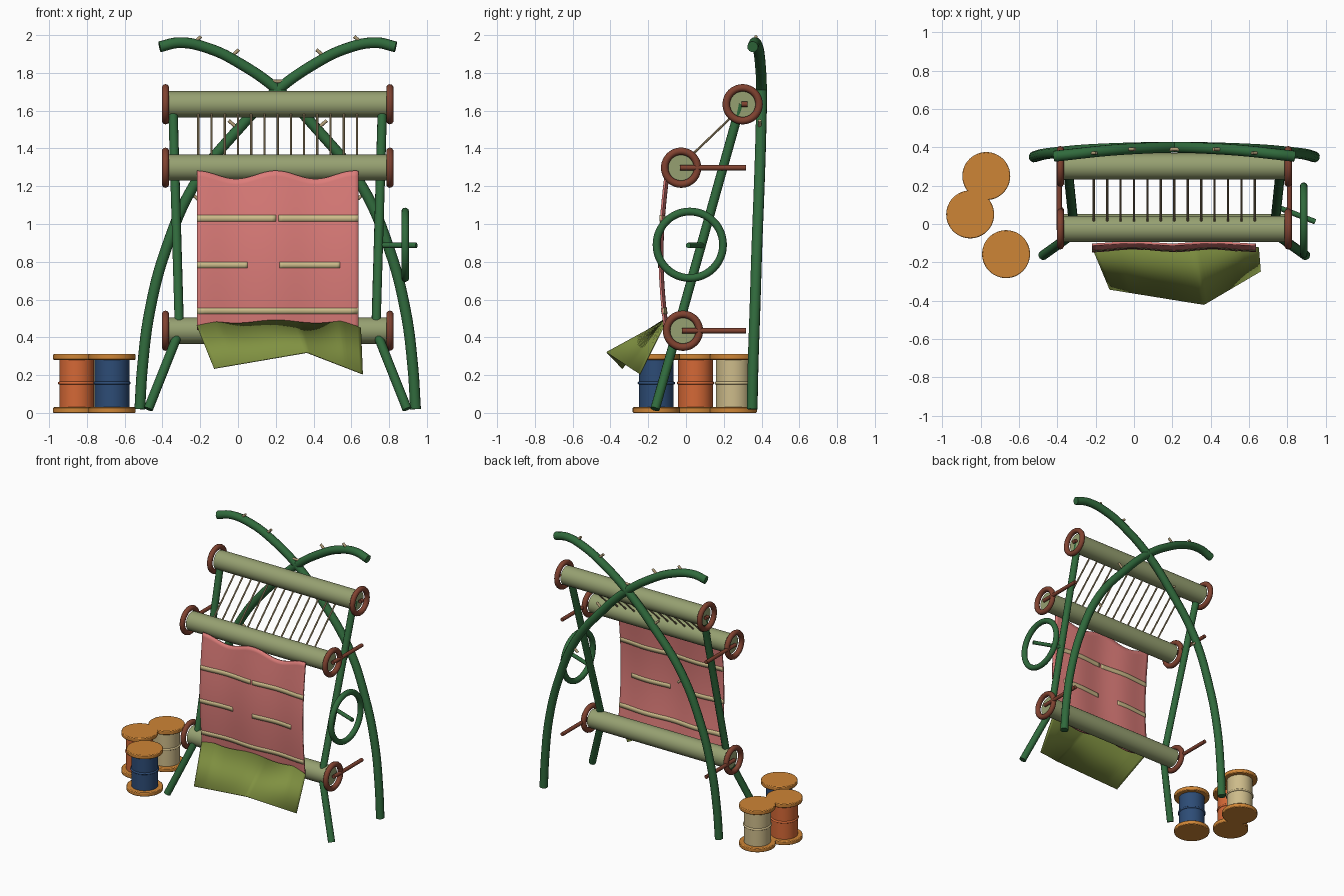
import bpy, math
from mathutils import Vector

if "Cube" in bpy.data.objects:
    bpy.data.objects.remove(bpy.data.objects["Cube"])

CX = 0.21  # centre line of the loom


def mat(name, rgb):
    m = bpy.data.materials.new(name)
    lin = [((c / 255 + 0.055) / 1.055) ** 2.4 if c > 10 else c / 3294 for c in rgb]
    m.diffuse_color = (*lin, 1)
    m.use_nodes = True
    m.node_tree.nodes["Principled BSDF"].inputs["Base Color"].default_value = m.diffuse_color
    return m


SAGE = mat("sage wood", (150, 160, 113))
GREEN = mat("dark green", (48, 106, 60))
BROWN = mat("red brown", (128, 66, 48))
PINK = mat("pink cloth", (220, 124, 121))
TAN = mat("tan thread", (205, 187, 138))
TWIG = mat("dull tan", (178, 158, 120))
OLIVE = mat("olive cloth", (128, 145, 65))
BLUE = mat("blue thread", (45, 76, 118))
ORANGE = mat("orange thread", (212, 104, 54))
WOOD = mat("orange wood", (206, 133, 54))


def finish(name, material):
    o = bpy.context.object
    o.name = name
    o.data.materials.append(material)
    return o


def rod(name, a, b, r, material, n=24):
    a, b = Vector(a), Vector(b)
    d = b - a
    bpy.ops.mesh.primitive_cylinder_add(vertices=n, radius=r, depth=d.length, location=(a + b) / 2,
                                        rotation=d.to_track_quat('Z', 'Y').to_euler())
    return finish(name, material)


def ring(name, loc, major, minor, material, rot=(0, math.pi / 2, 0), minor_n=10):
    bpy.ops.mesh.primitive_torus_add(major_segments=48, minor_segments=minor_n, location=loc, rotation=rot,
                                     major_radius=major, minor_radius=minor)
    return finish(name, material)


def tube(name, pts, r, material, smooth=True):
    c = bpy.data.curves.new(name, 'CURVE')
    c.dimensions = '3D'
    c.bevel_depth, c.bevel_resolution, c.resolution_u, c.use_fill_caps = r, 4, 6, True
    if smooth:
        s = c.splines.new('BEZIER')
        s.bezier_points.add(len(pts) - 1)
        for p, q in zip(s.bezier_points, pts):
            p.co = q
            p.handle_left_type = p.handle_right_type = 'AUTO'
    else:
        s = c.splines.new('POLY')
        s.points.add(len(pts) - 1)
        for p, q in zip(s.points, pts):
            p.co = (*q, 1)
    o = bpy.data.objects.new(name, c)
    bpy.context.collection.objects.link(o)
    bpy.ops.object.select_all(action='DESELECT')
    o.select_set(True)
    bpy.context.view_layer.objects.active = o
    bpy.ops.object.convert(target='MESH')
    return finish(name, material)


def sheet(name, fn, nu, nv, thick, material):
    verts = [fn(i / nu, j / nv) for j in range(nv + 1) for i in range(nu + 1)]
    w = nu + 1
    faces = [(j * w + i, j * w + i + 1, (j + 1) * w + i + 1, (j + 1) * w + i)
             for j in range(nv) for i in range(nu)]
    me = bpy.data.meshes.new(name)
    me.from_pydata(verts, [], faces)
    o = bpy.data.objects.new(name, me)
    bpy.context.collection.objects.link(o)
    me.materials.append(material)
    m = o.modifiers.new("thickness", 'SOLIDIFY')
    m.thickness, m.offset = thick, 0
    return o


# Rollers with end rings and turning handles
for label, y, z, hy in (("top", 0.30, 1.634, 0.325), ("middle", -0.026, 1.298, 0.318),
                        ("bottom", -0.016, 0.435, 0.318)):
    rod(label + "_roller", (CX - 0.577, y, z), (CX + 0.577, y, z), 0.069, SAGE, 40)
    for s in (-1, 1):
        x = CX + s * 0.594
        ring(label + "_roller_ring", (x, y, z), 0.087, 0.0195, BROWN)
        rod(label + "_handle", (x + s * 0.006, y - 0.005, z), (x + s * 0.006, hy, z), 0.0135, BROWN, 16)

# Bent posts carrying the rollers, and the crossing arched poles
ARCH = [(0.73, 0.35, 0.02), (0.715, 0.355, 0.25), (0.675, 0.365, 0.55), (0.59, 0.375, 0.87),
        (0.44, 0.388, 1.21), (0.21, 0.397, 1.50), (0, 0.4, 1.71), (-0.2, 0.393, 1.85),
        (-0.36, 0.382, 1.928), (-0.52, 0.365, 1.96), (-0.625, 0.353, 1.938)]
TWIGS = [(-0.235, 1.895), (-0.435, 1.965), (0.23, 1.52), (0.44, 1.145)]
for s in (-1, 1):
    tube("post", [(CX + s * d, y, z) for d, y, z in
                  ((0.685, -0.164, 0.02), (0.52, -0.046, 0.435), (0.555, 0.29, 1.635))], 0.025, GREEN, False)
    tube("arched_pole", [(CX + s * d, y, z) for d, y, z in ARCH], 0.029, GREEN)
    # twig stubs poking through the poles
    for d, z in TWIGS:
        y = 0.37 if z > 1.9 else 0.39
        rod("twig_stub", (CX + s * (d - 0.022), y, z - 0.017), (CX + s * (d + 0.03), y, z + 0.028),
            0.009, TWIG, 10)
rod("twig_stub", (CX - 0.025, 0.39, 1.755), (CX + 0.025, 0.39, 1.755), 0.009, TWIG, 10)

# Warp strings
for i in range(13):
    x = CX - 0.42 + i * 0.07
    rod("warp_string", (x, 0.255, 1.58), (x, 0.015, 1.35), 0.006, TWIG, 8)


# Woven pink cloth, gently folded and bulging forward
def wave(x):
    return math.cos(2 * math.pi * (x + 0.22) / 0.42)


def cloth_y(x, z):
    t = max(0, min(1, (z - 0.40) / 0.87))
    return -0.1 - 0.032 * math.sin(math.pi * t) - 0.007 * wave(x)


def cloth(u, v):
    x = -0.218 + 0.855 * u
    z0, z1 = 0.42 + 0.02 * wave(x), 1.26 + 0.022 * wave(x)
    z = z0 + (z1 - z0) * v
    return (x, cloth_y(x, z), z)


sheet("woven_cloth", cloth, 40, 28, 0.012, PINK)

# Tan stripes woven into the cloth
for x0, x1, zc in ((-0.218, 0.2, 1.03), (0.215, 0.637, 1.03), (-0.218, 0.05, 0.783), (0.22, 0.54, 0.783),
                   (-0.218, 0.637, 0.54)):
    def stripe(u, v, x0=x0, x1=x1, zc=zc):
        x, z = x0 + (x1 - x0) * u, zc + (v - 0.5) * 0.032
        return (x, cloth_y(x, z), z)
    sheet("cloth_stripe", stripe, 20, 2, 0.018, TAN)

# Olive cloth flaring out over the bottom roller
LOW = [Vector((-0.127, -0.34, 0.235)), Vector((0.365, -0.42, 0.32)), Vector((0.66, -0.245, 0.205))]


def flap(u, v):
    x = -0.218 + 0.868 * u
    drop = 0.03 * max(0, 1 - u * 8) + 0.04 * max(0, u * 8 - 7)
    top = Vector((x, -0.122, 0.482 + 0.008 * wave(x) - drop))
    k = 0.62
    low = LOW[0].lerp(LOW[1], u / k) if u <= k else LOW[1].lerp(LOW[2], (u - k) / (1 - k))
    return top.lerp(low, v)


sheet("olive_flap", flap, 50, 1, 0.006, OLIVE)

# Hand wheel and its axle
ring("hand_wheel", (0.885, 0.02, 0.89), 0.176, 0.0205, GREEN, minor_n=14)
rod("wheel_axle", (0.755, 0.085, 0.887), (0.945, 0.012, 0.887), 0.014, GREEN, 16)

# Thread spools
for x, y, m in ((-0.77, 0.25, TAN), (-0.854, 0.05, ORANGE), (-0.667, -0.157, BLUE)):
    rod("spool_thread", (x, y, 0.02), (x, y, 0.29), 0.092, m, 40)
    ring("thread_ridge", (x, y, 0.158), 0.091, 0.008, m, (0, 0, 0))
    for z in (0, 0.281):
        f = rod("spool_flange", (x, y, z), (x, y, z + 0.03), 0.125, WOOD, 48)
        b = f.modifiers.new("edge", 'BEVEL')
        b.width, b.segments = 0.005, 2

# Smooth shading with sharp edges kept
bpy.ops.object.select_all(action='SELECT')
bpy.ops.object.shade_smooth_by_angle(angle=math.radians(40))
